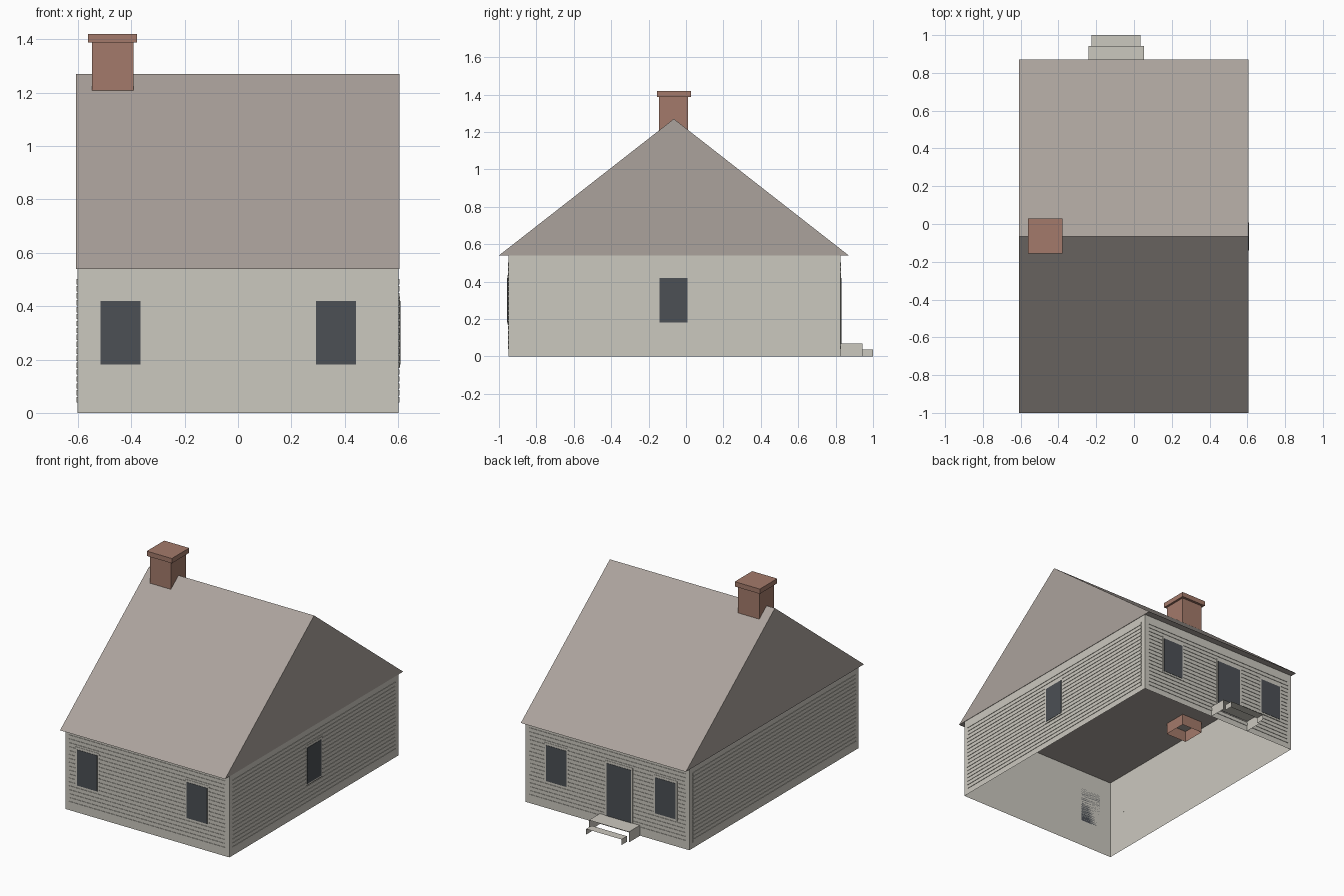
import bpy
import bmesh

old = bpy.data.objects.get("Cube")
if old:
    bpy.data.objects.remove(old, do_unlink=True)


def material(name, rgb):
    m = bpy.data.materials.new(name)
    m.use_nodes = True
    m.diffuse_color = (*rgb, 1)
    m.node_tree.nodes["Principled BSDF"].inputs["Base Color"].default_value = (*rgb, 1)
    return m


cream = material("cream siding", (0.60, 0.58, 0.52))
taupe = material("taupe roof", (0.41, 0.365, 0.335))
brick = material("red brick", (0.37, 0.195, 0.145))
slate = material("dark glass", (0.072, 0.08, 0.09))


def add_box(bm, x, y, z, skip=()):
    """Box from three (min, max) ranges; skip names open sides such as '-z'."""
    v = [bm.verts.new((a, b, c)) for a in x for b in y for c in z]
    sides = {"-x": (0, 1, 3, 2), "+x": (4, 6, 7, 5), "-y": (0, 4, 5, 1),
             "+y": (2, 3, 7, 6), "-z": (0, 2, 6, 4), "+z": (1, 5, 7, 3)}
    for side, ids in sides.items():
        if side not in skip:
            bm.faces.new([v[i] for i in ids])


def finish(name, bm, mat):
    mesh = bpy.data.meshes.new(name)
    bm.to_mesh(mesh)
    bm.free()
    mesh.materials.append(mat)
    ob = bpy.data.objects.new(name, mesh)
    bpy.context.scene.collection.objects.link(ob)
    return ob


def box(name, mat, x, y, z, skip=()):
    bm = bmesh.new()
    add_box(bm, x, y, z, skip)
    return finish(name, bm, mat)


# Main dimensions
WX, FRONT, BACK, EAVE = 0.602, -0.95, 0.825, 0.54


def on_wall(bm, wall, u, z, depth):
    """Plate standing out from a wall; u runs along the wall."""
    if wall == "front":
        add_box(bm, u, (FRONT - depth, FRONT), z)
    elif wall == "back":
        add_box(bm, u, (BACK, BACK + depth), z)
    elif wall == "left":
        add_box(bm, (WX, WX + depth), u, z)
    else:
        add_box(bm, (-WX - depth, -WX), u, z)


# Walls: open shell without a floor
box("walls", cream, (-WX, WX), (FRONT, BACK), (0, EAVE), ("-z", "+z"))

# Horizontal boards on all four walls
BOARDS, LOW, HIGH, GAP = 18, 0.036, 0.504, 0.006
pitch = (HIGH - LOW) / BOARDS
for wall in ("front", "back", "left", "right"):
    span = (-0.575, 0.57) if wall in ("front", "back") else (-0.92, 0.79)
    bm = bmesh.new()
    for i in range(BOARDS):
        z = LOW + i * pitch
        on_wall(bm, wall, span, (z + GAP / 2, z + pitch - GAP / 2), 0.003)
    finish(wall + "_boards", bm, cream)


def opening(name, wall, centre, width, z0, z1, rim_bottom=0.012):
    """Pane with a thin frame around it."""
    u0, u1 = centre - width / 2, centre + width / 2
    bm = bmesh.new()
    on_wall(bm, wall, (u0 - 0.011, u1 + 0.011), (z0 - rim_bottom, z1 + 0.016), 0.005)
    finish(name + "_frame", bm, cream)
    bm = bmesh.new()
    on_wall(bm, wall, (u0, u1), (z0, z1), 0.007)
    finish(name + "_pane", bm, slate)


# Windows and back door
opening("front_window_right", "front", -0.44, 0.15, 0.182, 0.42)
opening("front_window_left", "front", 0.368, 0.15, 0.182, 0.42)
opening("side_window", "left", -0.066, 0.15, 0.182, 0.42)
opening("back_window_left", "back", 0.372, 0.15, 0.182, 0.42)
opening("back_window_right", "back", -0.43, 0.15, 0.182, 0.42)
opening("back_door", "back", -0.088, 0.18, 0.07, 0.42, 0)

# Roof: closed gable prism
bm = bmesh.new()
profile = [(-1.0, EAVE), (0.87, EAVE), (-0.065, 1.27)]
ends = [[bm.verts.new((x, y, z)) for y, z in profile] for x in (-0.608, 0.605)]
bm.faces.new(ends[0][::-1])
bm.faces.new(ends[1])
for i in range(3):
    j = (i + 1) % 3
    bm.faces.new((ends[0][i], ends[0][j], ends[1][j], ends[1][i]))
bmesh.ops.recalc_face_normals(bm, faces=bm.faces)
finish("roof", bm, taupe)

# Chimney: hollow shaft through the roof, with a cap
box("chimney_shaft", brick, (-0.547, -0.392), (-0.145, 0.012), (0.465, 1.39), ("-z", "+z"))
box("chimney_cap", brick, (-0.562, -0.378), (-0.155, 0.028), (1.388, 1.42))

# Back steps: treads with side cheeks, open underneath and in front
open_sides = ("-z", "-y", "+y")
box("upper_step", cream, (-0.24, 0.053), (BACK, 0.943), (0, 0.07), open_sides)
box("lower_step", cream, (-0.225, 0.035), (0.943, 1.0), (0, 0.038), open_sides)
